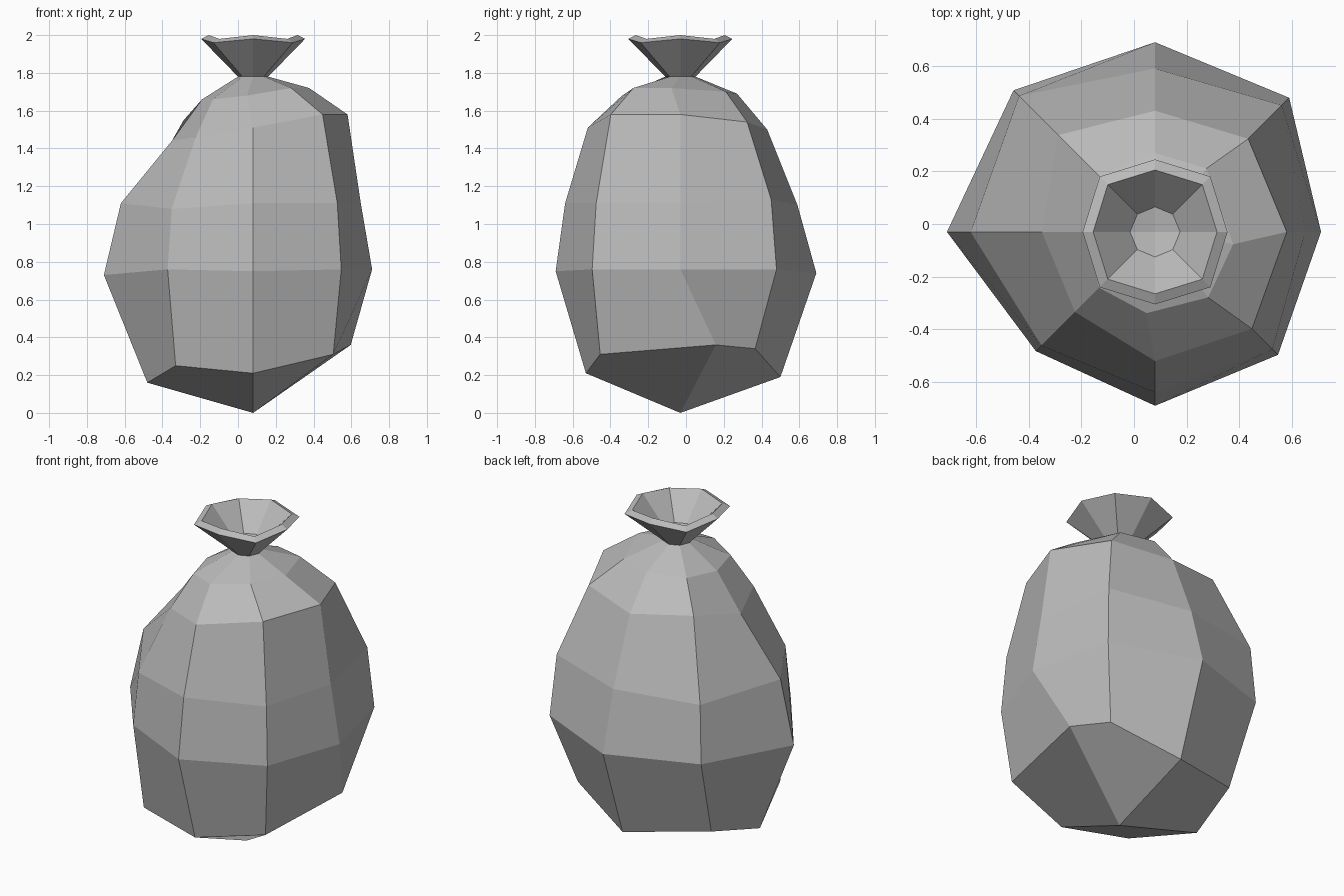
import bpy, bmesh
from math import sin, cos, radians
from mathutils import Vector

cube = bpy.data.objects.get("Cube")
if cube:
    bpy.data.objects.remove(cube, do_unlink=True)

CENTRE = Vector((0.08, -0.03, 0))
SIDES = 8

cloth = bpy.data.materials.new("grey cloth")
cloth.use_nodes = True
grey = (0.5, 0.5, 0.5, 1)
cloth.diffuse_color = grey
cloth.node_tree.nodes["Principled BSDF"].inputs["Base Color"].default_value = grey


def ring_point(bm, column, radius, height, swing=0):
    """Add one vertex around the sack axis; column counts eighths from +x."""
    angle = radians(column * 360 / SIDES + swing)
    return bm.verts.new(CENTRE + Vector((radius * cos(angle), radius * sin(angle), height)))


def bridge(bm, lower, upper):
    """Join two rings with one quad per side."""
    for i in range(SIDES):
        j = (i + 1) % SIDES
        bm.faces.new((lower[i], lower[j], upper[j], upper[i]))


def cap(bm, ring, height):
    """Close a ring with four quads that meet at a central point."""
    tip = bm.verts.new(CENTRE + Vector((0, 0, height)))
    for i in range(0, SIDES, 2):
        bm.faces.new((tip, ring[i], ring[i + 1], ring[(i + 2) % SIDES]))


def finish(bm, name):
    bmesh.ops.recalc_face_normals(bm, faces=bm.faces)
    mesh = bpy.data.meshes.new(name)
    bm.to_mesh(mesh)
    bm.free()
    mesh.materials.append(cloth)
    obj = bpy.data.objects.new(name, mesh)
    bpy.context.collection.objects.link(obj)
    return obj


# Lumpy body: one (radius, height) profile per column, from the base up
profiles = {
    "left":        [(.55, .36), (.63, .76), (.57, 1.11), (.5, 1.58), (.3, 1.72)],
    "back_left":   [(.56, .34), (.72, .76), (.68, 1.13), (.5, 1.54), (.31, 1.7)],
    "back":        [(.53, .19), (.72, .74), (.62, 1.1), (.46, 1.5), (.3, 1.69)],
    "back_right":  [(.61, .26), (.76, .75), (.73, 1.1), (.52, 1.55), (.3, 1.68)],
    "right":       [(.56, .16), (.79, .73), (.7, 1.11), (.43, 1.44), (.27, 1.66)],
    "front_right": [(.58, .25), (.64, .76), (.61, 1.08), (.43, 1.46), (.3, 1.66)],
    "front":       [(.5, .21), (.66, .75), (.61, 1.11), (.49, 1.51), (.31, 1.68)],
    "front_left":  [(.6, .31), (.66, .76), (.63, 1.11), (.52, 1.58), (.32, 1.72)],
}
# Sideways twist, in degrees, of the few creases that wander
swings = {("left", 0): 20, ("left", 4): -9, ("front", 4): -6,
          ("back_left", 4): 6, ("front_left", 4): -6, ("back_right", 0): 8}
NECK_RADIUS, NECK_HEIGHT = .08, 1.78

bm = bmesh.new()
rings = []
for level in range(len(profiles["front"])):
    rings.append([ring_point(bm, column, *profile[level], swings.get((name, level), 0))
                  for column, (name, profile) in enumerate(profiles.items())])
rings.append([ring_point(bm, column, NECK_RADIUS, NECK_HEIGHT) for column in range(SIDES)])
for lower, upper in zip(rings, rings[1:]):
    bridge(bm, lower, upper)
cap(bm, rings[0], 0)
finish(bm, "sack_body")

# Flared collar above the tie: outside, rim and funnel; its corners dip slightly
bm = bmesh.new()
steps = [(NECK_RADIUS, NECK_HEIGHT, 0), (.275, 1.98, .02), (.235, 2, .02), (.095, 1.84, 0)]
rings = []
for radius, height, dip in steps:
    rings.append([ring_point(bm, column, radius * (1 + .08 * (column % 2) * (dip > 0)),
                             height - dip * (column % 2)) for column in range(SIDES)])
for lower, upper in zip(rings, rings[1:]):
    bridge(bm, lower, upper)
cap(bm, rings[-1], 1.82)
finish(bm, "sack_collar")
